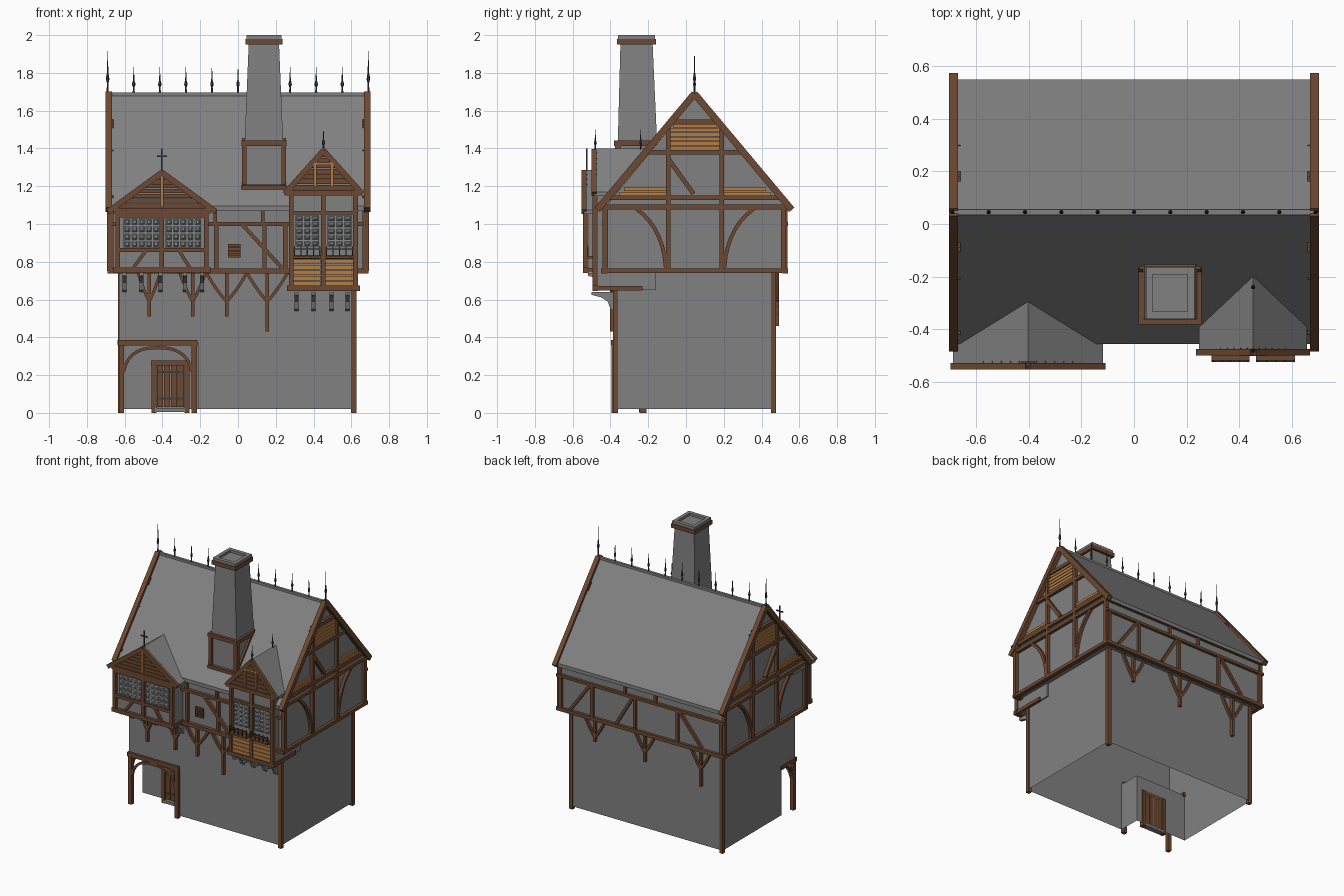
import bpy, bmesh, math
from mathutils import Vector as V

if "Cube" in bpy.data.objects:
    bpy.data.objects.remove(bpy.data.objects["Cube"])

def material(name, c):
    m = bpy.data.materials.new(name)
    m.diffuse_color = (*c, 1)
    m.use_nodes = True
    m.node_tree.nodes["Principled BSDF"].inputs["Base Color"].default_value = m.diffuse_color
    return m
GREY = material("grey stone", (.22, .22, .22))
WOOD = material("dark timber", (.15, .066, .031))
PLANK = material("light planks", (.45, .205, .06))
IRON = material("dark iron", (.05, .05, .055))
PANE = material("window pane", (.25, .255, .26))
X, Y, Z = V((1, 0, 0)), V((0, 1, 0)), V((0, 0, 1))

def mesh(name, verts, faces, mat):
    bm = bmesh.new()
    vs = [bm.verts.new(v) for v in verts]
    for f in faces:
        bm.faces.new([vs[i] for i in f])
    bmesh.ops.recalc_face_normals(bm, faces=bm.faces)
    me = bpy.data.meshes.new(name)
    bm.to_mesh(me)
    bm.free()
    me.materials.append(mat)
    ob = bpy.data.objects.new(name, me)
    bpy.context.collection.objects.link(ob)
    return ob

def loft(name, rings, mat, caps=True):
    n, verts = len(rings[0]), [v for r in rings for v in r]
    faces = [(k*n+i, k*n+(i+1) % n, (k+1)*n+(i+1) % n, (k+1)*n+i)
             for k in range(len(rings)-1) for i in range(n)]
    if caps:
        faces += [tuple(range(n)), tuple(range(len(verts)-n, len(verts)))]
    return mesh(name, verts, faces, mat)

def prism(name, prof, axis, a, b, mat, caps=True):
    """Extrude a 2D profile along axis from a to b."""
    at = {"x": lambda p, t: (t, p[0], p[1]), "y": lambda p, t: (p[0], t, p[1]),
          "z": lambda p, t: (p[0], p[1], t)}[axis]
    return loft(name, [[at(p, t) for p in prof] for t in (a, b)], mat, caps)

def rect(x0, x1, y0, y1):
    return [(x0, y0), (x1, y0), (x1, y1), (x0, y1)]

def box(name, x0, x1, y0, y1, z0, z1, mat):
    return prism(name, rect(x0, x1, y0, y1), "z", z0, z1, mat)

def beam(name, pts, n, w=.026, d=.026, mat=WOOD):
    """Timber of width w along a path, depth d along the wall normal n."""
    pts, rings = [V(p) for p in pts], []
    for i, p in enumerate(pts):
        t = (pts[min(i+1, len(pts)-1)] - pts[max(i-1, 0)]).normalized()
        s = t.cross(n).normalized() * w/2
        rings.append([p+s+n*d/2, p-s+n*d/2, p-s-n*d/2, p+s-n*d/2])
    return loft(name, rings, mat)

def arc(a, c, b, k=7):
    a, b, c = V(a), V(b), V(c)
    return [a*(1-t)**2 + c*2*t*(1-t) + b*t*t for t in [i/k for i in range(k+1)]]

def lathe(name, x, y, z, prof, mat, n=6):
    return loft(name, [[(x+r*math.cos(6.2832*i/n), y+r*math.sin(6.2832*i/n), z+h)
                        for i in range(n)] for r, h in prof], mat)

def finial(x, y, z, h):
    lathe("finial", x, y, z, [(.006, 0), (.004, h*.25), (.009, h*.33), (.008, h*.4),
                              (.004, h*.5), (.0008, h)], IRON)

def planks(name, rows, axis, at, z0, dz, mat, t=.012):
    """Stack of boards; rows are (lo, hi) extents on a wall plane."""
    for i, (a, b) in enumerate(rows):
        lo, hi = z0+i*dz, z0+(i+1)*dz-.004
        if axis == "y":
            box(name, a, b, at-t/2, at+t/2, lo, hi, mat)
        else:
            box(name, at-t/2, at+t/2, a, b, lo, hi, mat)

# Ground floor: open-bottomed shell with a recessed corner porch
prism("lower_wall", [(-.21, -.38), (.62, -.38), (.62, .47), (-.63, .47), (-.63, -.22),
                     (-.21, -.22)], "z", .02, .37, GREY, False)
prism("middle_wall", rect(-.63, .62, -.38, .47), "z", .37, .75, GREY, False)
mesh("porch_ceiling", [(x, y, .37) for x, y in rect(-.63, -.21, -.38, -.22)], [(0, 1, 2, 3)], GREY)
for x, y, h in ((.613, -.373, .75), (.613, .463, .75), (-.622, .463, .75), (-.617, -.375, .37),
                (-.232, -.38, .37)):
    box("lower_corner_post", x-.014, x+.014, y-.014, y+.014, 0, h, WOOD)
beam("porch_beam", [(-.635, -.38, .372), (-.215, -.38, .372)], Y, .03, .035)
beam("porch_side_beam", [(-.625, -.38, .372), (-.625, -.21, .372)], X)
beam("porch_brace", arc((-.605, -.38, .22), (-.58, -.38, .35), (-.425, -.38, .345)), Y, .016, .02)
beam("porch_brace", arc((-.245, -.38, .22), (-.27, -.38, .35), (-.425, -.38, .345)), Y, .016, .02)
beam("porch_side_brace", arc((-.62, -.365, .24), (-.62, -.36, .34), (-.62, -.27, .36)), X, .016, .02)
# Door
for x in (-.445, -.27):
    box("door_jamb", x-.013, x+.013, -.245, -.21, 0, .27, WOOD)
beam("door_lintel", [(-.46, -.23, .265), (-.255, -.23, .265)], Y)
for i in range(4):
    box("door_board", -.43+i*.037, -.396+i*.037, -.233, -.218, .03, .252, WOOD)
for z in (.07, .21):
    box("door_hinge", -.43, -.29, -.237, -.232, z, z+.012, IRON)
box("door_step", -.44, -.28, -.25, -.21, .005, .025, GREY)

# Y-shaped struts under the overhang
for y, items in ((-.392, ((-.47, .51, .06), (-.24, .51, .07), (-.06, .51, .11), (.155, .43, .11))),
                 (.482, ((.41, .56, .09), (.0, .52, .09), (-.46, .46, .09)))):
    for x, z, a in items:
        beam("strut_post", [(x, y, z), (x, y, .75)], Y, .018, .022)
        for s in (-1, 1):
            beam("strut_arm", arc((x, y, .59), (x+s*a*.45, y, .64), (x+s*a, y, .745), 4), Y, .016, .02)

# Upper floor with gable ends
prism("upper_wall", [(-.42, .75), (.52, .75), (.52, 1.1), (.045, 1.665), (-.42, 1.1)],
      "x", -.668, .668, GREY)
prism("main_roof", [(-.455, 1.095), (.045, 1.69), (.548, 1.095), (.548, 1.068), (.045, 1.663),
                    (-.455, 1.068)], "x", -.685, .685, GREY)
box("ridge_cap", -.69, .69, .035, .055, 1.675, 1.695, GREY)

# Timber framing of both gable ends
for s in (-1, 1):
    x = s*.675
    P = lambda y, z: (x, y, z)
    for name, a, b in (("sill", (-.45, .752), (.54, .752)), ("tie", (-.44, 1.09), (.53, 1.09)),
                       ("tie", (-.42, 1.14), (.5, 1.14)), ("collar", (-.21, 1.38), (.3, 1.38)),
                       ("collar", (-.09, 1.54), (.18, 1.54)), ("post", (-.095, .76), (-.095, 1.53)),
                       ("post", (.19, .76), (.19, 1.53)), ("brace", (-.09, 1.34), (.04, 1.16)),
                       ("corner_post", (-.425, .75), (-.425, 1.1)), ("corner_post", (.515, .75), (.515, 1.1))):
        beam("gable_"+name, [P(*a), P(*b)], X, .024, .03)
    for m in (-1, 1):
        c = .048
        beam("gable_curved_brace", arc(P(c+m*.155, .77), P(c+m*.17, .98), P(c+m*.31, 1.08)), X, .02, .026)
        beam("verge_rafter", [(s*.685, .045+m*.515, 1.075), (s*.685, .045, 1.69)], X, .036, .034)
        lo, hi = sorted((c+m*.145, c+m*.40))
        planks("gable_board", [(lo, hi), (lo+(m < 0)*.025, hi-(m > 0)*.025)], "x", x-s*.003, 1.152, .022, PLANK)
    planks("gable_board", [(-.085, .18)]*5 + [(-.07, .165)], "x", x-s*.003, 1.392, .024, PLANK)
    finial(s*.69, .045, 1.69, .225)
for i in range(1, 10):
    finial(-.69+i*.138, .045, 1.69, .14)

# Timber framing of front and back walls
for y, xs in ((-.43, (-.115, .14, .25)), (.525, (-.66, -.3, .05, .4, .66))):
    for z, w in ((.752, .026), (1.0, .02), (1.085, .026)):
        beam("wall_rail", [(-.69, y, z), (.69, y, z)], Y, w, .03)
    for x in xs:
        beam("wall_post", [(x, y, .76), (x, y, 1.0)], Y, .022)
    for x in (-.12, .13):
        beam("short_post", [(x, y, 1.0), (x, y, 1.08)], Y, .018)
for x in (-.68, .68):
    beam("front_corner_post", [(x, -.43, .75), (x, -.43, 1.1)], Y)
beam("front_brace", [(.02, -.43, 1.0), (.23, -.43, .77)], Y, .02)
for a, b in ((-.32, -.5), (.42, .58), (.07, .2)):
    beam("back_brace", [(a, .525, .99), (b, .525, .77)], Y, .02)
box("small_window_frame", -.052, .014, -.432, -.418, .822, .894, WOOD)
for i in range(3):
    box("small_window_slat", -.045, .007, -.44, -.43, .832+i*.02, .843+i*.02, WOOD)

# Projecting bays
def bay(x0, x1, yf, yb, z0, ze, apex, eave, over):
    c = (x0+x1)/2
    prism("bay_wall", [(x0, z0), (x1, z0), (x1, ze), (c, apex-.03), (x0, ze)], "y", yf, yb, GREY)
    e0, e1 = c-eave, c+eave
    prism("bay_roof", [(e0, ze), (c, apex), (e1, ze), (e1, ze-.022), (c, apex-.022), (e0, ze-.022)],
          "y", yf-over, yb, GREY)
    for e in (e0, e1):
        beam("bay_rafter", [(e, yf-over, ze-.01), (c, yf-over, apex-.012)], Y, .03, .025)
    f = yf-.006
    for z in (z0+.01, ze-.005):
        beam("bay_rail", [(x0-.015, f, z), (x1+.015, f, z)], Y, .028, .03)
        for x in (x0, x1):
            beam("bay_side_rail", [(x, yf-.015, z), (x, yb-.07, z)], X, .026, .02)
    for x in (x0+.008, c, x1-.008):
        beam("bay_post", [(x, f, z0), (x, f, ze)], Y, .024, .028)
    n = 7
    planks("bay_gable_slat", [(c-h, c+h) for h in [eave*.84*(1-i/n) for i in range(n)]],
           "y", f, ze+.012, (apex-ze-.03)/n, WOOD, .02)
    return c, f

def window(x0, x1, z0, z1, y, nx, nz):
    box("window_glass", x0, x1, y-.004, y+.006, z0, z1, PANE)
    dx, dz = (x1-x0)/nx, (z1-z0)/nz
    for i in range(nx):
        for k in range(nz):
            a, b = x0+i*dx, z0+k*dz
            loft("window_bulge", [[(x, yy, z) for x, z in rect(a+m, a+dx-m, b+m, b+dz-m)]
                 for m, yy in ((.004, y-.003), (.012, y-.011))], PANE)

def corbel(x, dy, dz):
    prism("corbel", [(-.5+dy, .64+dz), (-.5+dy, .625+dz), (-.45, .612+dz), (-.415, .59+dz),
                     (-.40, .55+dz), (-.38, .54+dz), (-.38, .64+dz)], "x", x-.011, x+.011, GREY)

# Left bay: wide lattice window, cross on top
c, f = bay(-.645, -.16, -.525, -.28, .745, 1.075, 1.285, .285, .015)
for a, b in ((-.605, -.415), (-.385, -.195)):
    window(a, b, .875, 1.03, f, 5, 4)
for z in (.862, 1.045):
    beam("bay_window_rail", [(-.645, f, z), (-.16, f, z)], Y, .022)
for a, b in ((-.56, -.49), (-.25, -.31)):
    beam("bay_brace", [(a, f, .76), (b, f, .855)], Y, .018)
box("gable_centre_board", c-.009, c+.009, f-.02, f, 1.09, 1.255, PLANK)
box("cross_upright", c-.004, c+.004, -.53, -.522, 1.27, 1.4, IRON)
box("cross_arm", c-.027, c+.027, -.53, -.522, 1.355, 1.363, IRON)
for x in (-.6, -.51, -.41, -.28, -.19):
    corbel(x, -.02, .1)

# Right bay: taller, plank apron and two casements
c, f = bay(.275, .63, -.475, -.16, .65, 1.17, 1.4, .205, .012)
for a, b in ((.295, .438), (.464, .612)):
    planks("apron_board", [(a, b)]*5, "y", f, .672, .029, PLANK)
    window(a+.01, b-.01, .88, 1.045, f, 3, 5)
    box("window_sill", a, b, -.525, -.475, .818, .83, WOOD)
    beam("sill_rail", [(a, -.52, .868), (b, -.52, .868)], Y, .007, .007, IRON)
    for i in range(5):
        x = a+.005+i*(b-a-.01)/4
        box("sill_bar", x-.003, x+.003, -.523, -.517, .825, .88, IRON)
for z in (.825, 1.06):
    beam("bay_window_rail", [(.275, f, z), (.63, f, z)], Y, .02)
for x in (c-.045, c+.045):
    box("gable_shutter_post", x-.007, x+.007, f-.02, f, 1.195, 1.32, PLANK)
box("gable_shutter_head", c-.05, c+.05, f-.02, f, 1.312, 1.325, PLANK)
for x in (.31, .4, .495, .58):
    corbel(x, 0, 0)
for y in (-.48, -.24):
    finial(c, y, 1.39, .11)

# Chimney: framed base, tapered stack, capped top
cx, cy = .137, -.262
def ring(hx, hy, z, oy=0):
    return [(cx+x, cy+oy+y, z) for x, y in rect(-hx, hx, -hy, hy)]
box("chimney_base", .035, .24, -.36, -.15, 1.12, 1.43, GREY)
for x in (.033, .242):
    beam("chimney_base_post", [(x, -.362, 1.18), (x, -.362, 1.43)], Y, .026, .03)
    beam("chimney_collar_side", [(x, -.38, 1.427), (x, -.15, 1.427)], X, .028, .03)
    beam("chimney_base_slope", [(x, -.37, 1.195), (x, -.16, 1.445)], X, .03, .026)
for z in (1.19, 1.427):
    beam("chimney_collar", [(.018, -.366, z), (.257, -.366, z)], Y, .028, .032)
loft("chimney_stack", [ring(.102, .104, 1.43, .005), ring(.08, .085, 1.96)], GREY)
loft("chimney_band", [ring(.098, .103, 1.95), ring(.098, .103, 1.98)], WOOD)
loft("chimney_cap", [ring(.092, .098, 1.98), ring(.092, .098, 2.0), ring(.066, .07, 2.0),
                     ring(.066, .07, 1.982)], GREY)
